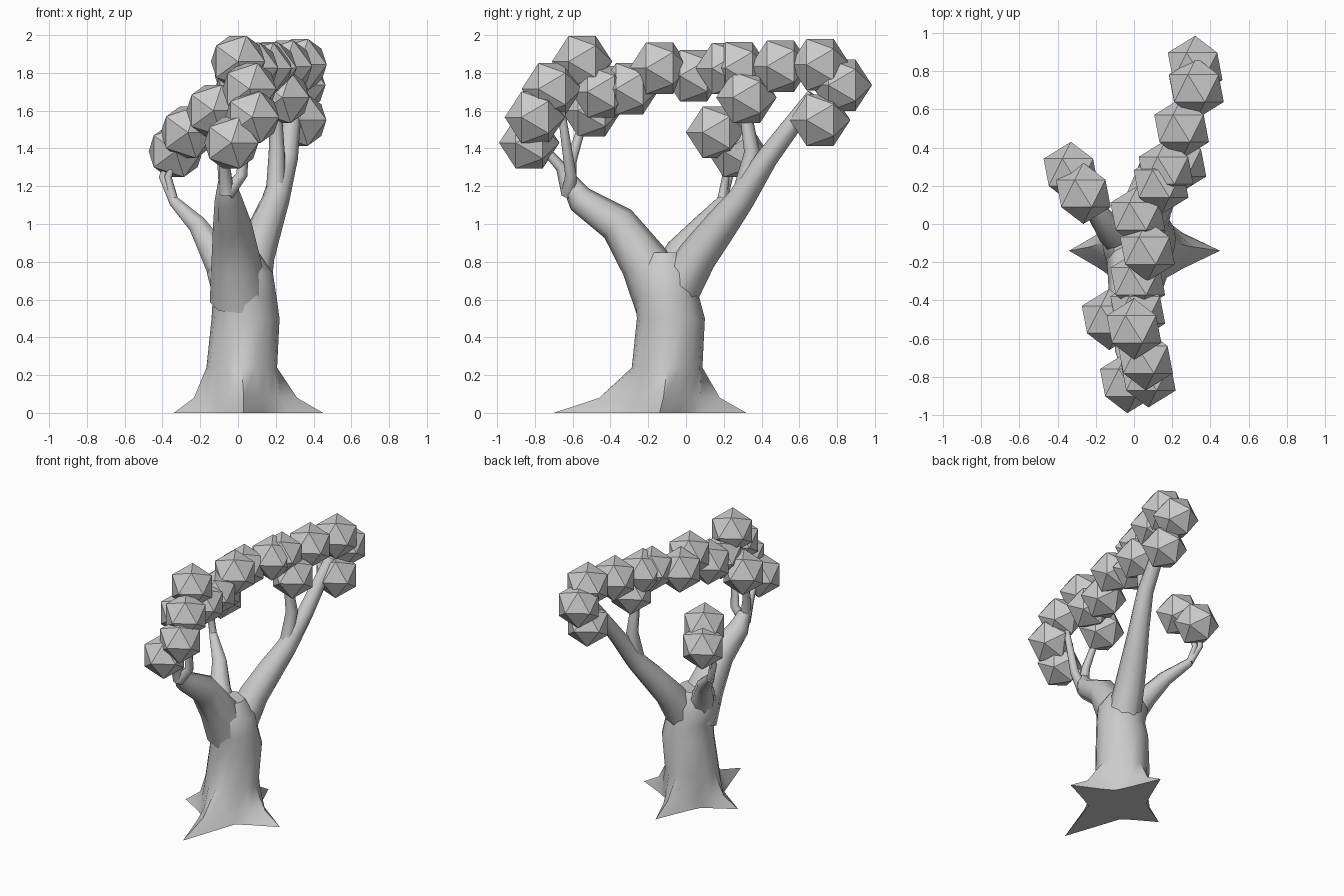
import bpy, bmesh, math
from mathutils import Vector, Matrix

if "Cube" in bpy.data.objects:
    bpy.data.objects.remove(bpy.data.objects["Cube"])


def finish(name, bm, smooth):
    bmesh.ops.recalc_face_normals(bm, faces=bm.faces)
    me = bpy.data.meshes.new(name)
    bm.to_mesh(me)
    bm.free()
    ob = bpy.data.objects.new(name, me)
    bpy.context.collection.objects.link(ob)
    for p in me.polygons:
        p.use_smooth = smooth
    return ob


def loft(name, rings):
    """Skin a list of vertex rings and cap both ends."""
    bm = bmesh.new()
    rows = [[bm.verts.new(p) for p in r] for r in rings]
    n = len(rows[0])
    for a, b in zip(rows, rows[1:]):
        for i in range(n):
            j = (i + 1) % n
            bm.faces.new((a[i], a[j], b[j], b[i]))
    bm.faces.new(rows[0][::-1])
    bm.faces.new(rows[-1])
    ob = finish(name, bm, True)
    bpy.context.view_layer.objects.active = ob
    ob.select_set(True)
    bpy.ops.object.shade_smooth_by_angle(angle=math.radians(50))
    ob.select_set(False)


def limb(name, r0, r1, *path, sides=8):
    """Limb through the path points, tapering evenly from r0 to r1."""
    pts = [Vector(p) for p in path]
    last = len(pts) - 1
    rings = []
    for i, p in enumerate(pts):
        t = (pts[min(i + 1, last)] - pts[max(i - 1, 0)]).normalized()
        u = Vector((1, 0, 0))
        u = (u - t * u.dot(t)).normalized()
        v = t.cross(u)
        r = r0 + (r1 - r0) * i / last
        rings.append([p + (u * math.cos(a) + v * math.sin(a)) * r
                      for a in (math.tau * k / sides for k in range(sides))])
    loft(name, rings)
    return pts[-1]


# Trunk: each level has height, centre, radius and how far the four roots flare
roots = (0.22, 0.26, 0.17, 0.36)
levels = [(0, 0.03, -0.14, 0.2, 1), (0.08, 0.03, -0.12, 0.195, 0.4),
          (0.24, 0.02, -0.1, 0.187, 0), (0.5, 0.04, -0.08, 0.18, 0),
          (0.62, 0.035, -0.1, 0.168, 0), (0.74, 0.01, -0.11, 0.175, 0),
          (0.85, 0, -0.11, 0.11, 0)]
rings = []
for z, cx, cy, radius, flare in levels:
    ring = []
    for k in range(16):
        weight = (1, 0.2, 0, 0.2)[k % 4]
        r = radius + roots[(k + 1) // 4 % 4] * flare * weight
        a = math.tau * k / 16
        ring.append((cx + r * math.cos(a), cy + r * math.sin(a), z))
    rings.append(ring)
loft("trunk", rings)

# Front limb and its three twigs
tip = limb("front_limb", 0.16, 0.045, (0.01, -0.12, 0.6), (-0.01, -0.22, 0.8),
           (-0.03, -0.36, 1.0), (-0.05, -0.56, 1.13), (-0.06, -0.62, 1.23))
base = tip - Vector((0, 0, 0.07))
limb("front_twig_low", 0.04, 0.02, base, (-0.07, -0.66, 1.3), (-0.04, -0.78, 1.43))
limb("front_twig_right", 0.04, 0.02, base, (0.02, -0.61, 1.26), (0.05, -0.66, 1.6))
limb("front_twig_left", 0.04, 0.02, base, (-0.08, -0.61, 1.33), (-0.12, -0.54, 1.55))

# Back limb and its offshoot
fork = Vector((0.2, 0.29, 1.13))
limb("back_limb", 0.12, 0.042, (0.05, -0.06, 0.62), (0.09, 0.06, 0.83),
     (0.15, 0.19, 1.0), fork, (0.26, 0.43, 1.35), (0.3, 0.68, 1.68))
limb("back_offshoot", 0.055, 0.03, fork, (0.205, 0.35, 1.38), (0.2, 0.31, 1.62))

# Side limb and its two twigs
tip = limb("side_limb", 0.1, 0.03, (-0.04, -0.1, 0.7), (-0.13, -0.03, 0.86),
           (-0.21, 0.08, 0.99), (-0.34, 0.19, 1.12))
limb("side_twig_outer", 0.026, 0.013, tip, (-0.4, 0.23, 1.25), (-0.35, 0.27, 1.38))
limb("side_twig_inner", 0.026, 0.013, tip, (-0.37, 0.21, 1.25), (-0.3, 0.18, 1.42))


# Faceted leaf clumps
def clump(name, x, y, z):
    bm = bmesh.new()
    bmesh.ops.create_icosphere(
        bm, subdivisions=1, radius=0.16,
        matrix=Matrix.Translation((x, y, z)) @ Matrix.Rotation(math.pi / 2, 4, 'X'))
    finish(name, bm, False)


# Back row of the canopy follows a straight slanting line
for y in (0.71, 0.5, 0.28, 0.21):
    clump("back_leaf_clump", 0.064 + 0.37 * y, y, 1.815 + 0.04 * y)
for c in ((0.32, 0.825, 1.735), (0.325, 0.71, 1.55), (0.235, 0.32, 1.67)):
    clump("back_low_leaf_clump", *c)
for c in ((0.02, 0.04, 1.785), (0.07, -0.14, 1.825), (0.02, -0.3, 1.715)):
    clump("middle_leaf_clump", *c)
for c in ((0.02, -0.45, 1.7), (-0.13, -0.5, 1.6), (0, -0.55, 1.86)):
    clump("front_leaf_clump", *c)
for c in ((0.06, -0.71, 1.715), (0.075, -0.8, 1.565), (-0.035, -0.83, 1.43)):
    clump("front_low_leaf_clump", *c)
for c in ((-0.33, 0.27, 1.385), (-0.265, 0.16, 1.485)):
    clump("side_leaf_clump", *c)
